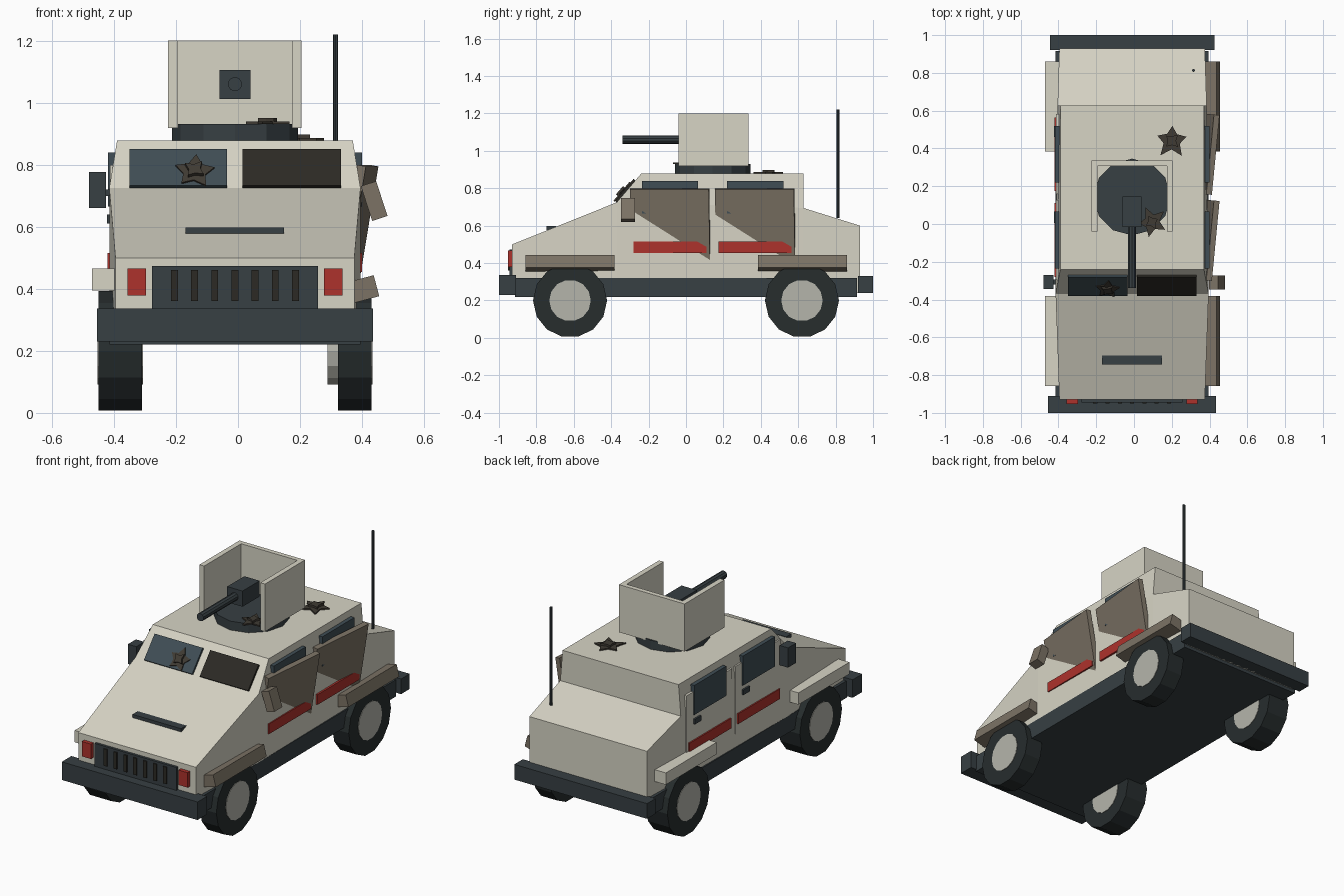
import bpy, bmesh, math, random
from mathutils import Matrix, Vector, Euler

if "Cube" in bpy.data.objects:
    bpy.data.objects.remove(bpy.data.objects["Cube"])

random.seed(4)
CX = -0.01  # vehicle centre line


def mat(name, rgb):
    m = bpy.data.materials.new(name)
    m.diffuse_color = (*rgb, 1)
    m.use_nodes = True
    m.node_tree.nodes["Principled BSDF"].inputs["Base Color"].default_value = m.diffuse_color
    return m


CREAM = mat("cream paint", (0.68, 0.66, 0.56))
DARK = mat("dark trim", (0.038, 0.05, 0.056))
TYRE = mat("tyre rubber", (0.02, 0.026, 0.027))
HUB = mat("hub metal", (0.46, 0.46, 0.41))
GLASS = mat("glass", (0.05, 0.075, 0.09))
BLACK = mat("broken glass", (0.025, 0.023, 0.018))
BROWN = mat("scorched paint", (0.20, 0.17, 0.13))
RED = mat("red", (0.42, 0.032, 0.025))
CHAR = mat("char", (0.05, 0.043, 0.033))


def finish(bm, name, m):
    bmesh.ops.recalc_face_normals(bm, faces=bm.faces)
    me = bpy.data.meshes.new(name)
    bm.to_mesh(me)
    bm.free()
    me.materials.append(m)
    ob = bpy.data.objects.new(name, me)
    bpy.context.collection.objects.link(ob)
    return ob


def box(name, x, y, z, m, rot=(0, 0, 0)):
    """Box from (min, max) ranges, turned about its centre by degrees."""
    bm = bmesh.new()
    bmesh.ops.create_cube(bm, size=1)
    c = [(a + b) / 2 for a, b in (x, y, z)]
    s = [b - a for a, b in (x, y, z)]
    e = Euler([math.radians(r) for r in rot])
    bm.transform(Matrix.Translation(c) @ e.to_matrix().to_4x4() @ Matrix.Diagonal((*s, 1)))
    return finish(bm, name, m)


def cyl(name, c, r, length, axis, sides, m):
    bm = bmesh.new()
    bmesh.ops.create_cone(bm, cap_ends=True, segments=sides, radius1=r, radius2=r, depth=length)
    q = Vector((0, 0, 1)).rotation_difference(Vector(axis))
    bm.transform(Matrix.Translation(c) @ q.to_matrix().to_4x4())
    return finish(bm, name, m)


# Hull: side outline as (y, z, half width)
prof = [(-0.93, 0.24, 0.385), (-0.93, 0.50, 0.385), (-0.37, 0.725, 0.405), (-0.24, 0.878, 0.38),
        (0.627, 0.878, 0.38), (0.627, 0.695, 0.395), (0.93, 0.60, 0.385), (0.93, 0.24, 0.385),
        (0.627, 0.24, 0.395), (-0.37, 0.24, 0.405)]
bm = bmesh.new()
L = [bm.verts.new((CX - w, y, z)) for y, z, w in prof]
R = [bm.verts.new((CX + w, y, z)) for y, z, w in prof]
for i in range(len(prof)):
    j = (i + 1) % len(prof)
    bm.faces.new((L[i], L[j], R[j], R[i]))
for side in (L, R):
    for f in ((0, 1, 2, 9), (9, 2, 5, 8), (8, 5, 6, 7), (2, 3, 4, 5)):
        bm.faces.new([side[k] for k in f])
finish(bm, "hull", CREAM)

# Chassis and bumpers
box("chassis", (-0.415, 0.395), (-0.915, 0.915), (0.22, 0.32), DARK)
box("front_bumper", (-0.455, 0.435), (-1.0, -0.91), (0.23, 0.337), DARK)
box("rear_bumper", (-0.445, 0.425), (0.92, 1.0), (0.24, 0.33), DARK)

# Grille with slats, front lights, hood vent
box("grille", (-0.278, 0.258), (-0.945, -0.92), (0.335, 0.473), DARK)
for i in range(7):
    x = CX + (i - 3) * 0.065
    box("grille_slat", (x - 0.011, x + 0.011), (-0.951, -0.94), (0.36, 0.46), BLACK)
for s in (-1, 1):
    x = CX + s * 0.317
    box("front_light", (x - 0.03, x + 0.03), (-0.953, -0.92), (0.378, 0.466), RED)
box("hood_vent", (-0.17, 0.148), (-0.745, -0.695), (0.578, 0.597), DARK)

# Windscreen panes lie on the sloped front of the cabin
tilt = -math.degrees(math.atan2(0.13, 0.153))
for name, x, m in (("windscreen_left", (-0.35, -0.035), GLASS), ("windscreen_right", (0.015, 0.332), BLACK)):
    box(name, x, (-0.333, -0.313), (0.708, 0.862), m, (tilt, 0, 0))

# Wheels
for y in (-0.62, 0.62):
    for tag, t0, t1, h0, h1 in (("left", -0.45, -0.31, -0.453, -0.307), ("right", 0.322, 0.43, 0.288, 0.433)):
        cyl(tag + "_tyre", ((t0 + t1) / 2, y, 0.2), 0.198, t1 - t0, (1, 0, 0), 14, TYRE)
        cyl(tag + "_hub", ((h0 + h1) / 2, y, 0.2), 0.111, h1 - h0, (1, 0, 0), 14, HUB)

# Fenders: straight on the left, bent and scorched on the right
for y in (-0.62, 0.622):
    box("left_fender", (-0.47, -0.37), (y - 0.238, y + 0.238), (0.395, 0.465), CREAM)
    box("right_fender", (0.355, 0.448), (y - 0.238, y + 0.238), (0.363, 0.433), BROWN, (0, -15, 0))

# Doors, side windows, handles and stripes
for y in (-0.085, 0.37):
    box("left_door", (-0.412, -0.38), (y - 0.212, y + 0.212), (0.40, 0.80), CREAM)
    box("right_door", (0.37, 0.40), (y - 0.212, y + 0.212), (0.40, 0.80), BROWN, (0, 9.5, -5.5))
    for s in (-1, 1):
        def xr(a, b):
            return tuple(sorted((CX + s * a, CX + s * b)))
        box("side_window", xr(0.37, 0.409), (y - 0.15, y + 0.15), (0.665, 0.84), GLASS)
        box("door_handle", xr(0.39, 0.413), (y + 0.09, y + 0.15), (0.61, 0.64), DARK)
        box("door_stripe", xr(0.39, 0.41), (y - 0.195, y + 0.195), (0.455, 0.515), RED)

# Mirrors
box("left_mirror", (-0.48, -0.425), (-0.345, -0.27), (0.66, 0.777), DARK)
box("left_mirror_arm", (-0.43, -0.39), (-0.32, -0.295), (0.70, 0.72), DARK)
box("right_mirror", (0.413, 0.465), (-0.347, -0.273), (0.624, 0.742), BROWN, (0, -18, 0))

# Turret ring, three-sided shield and gun
cyl("turret_ring", (CX, 0.143, 0.903), 0.203, 0.056, (0, 0, 1), 12, DARK)
box("shield_back", (-0.225, 0.205), (0.307, 0.335), (0.918, 1.2), CREAM)
box("shield_left", (-0.225, -0.194), (-0.04, 0.31), (0.918, 1.2), CREAM)
box("shield_right", (0.174, 0.205), (-0.04, 0.31), (0.918, 1.2), CREAM)
box("gun_body", (-0.06, 0.04), (-0.015, 0.145), (1.012, 1.105), DARK)
cyl("gun_barrel", (CX, -0.165, 1.06), 0.023, 0.35, (0, 1, 0), 10, DARK)

# Antenna
cyl("antenna", (0.315, 0.813, 0.93), 0.008, 0.58, (0, 0, 1), 8, DARK)


# Blast marks: a jagged flat star with a small raised splinter in the middle
def blast(c, r, lean=0):
    M = Matrix.Translation(c) @ Matrix.Rotation(math.radians(lean), 4, 'X')
    for name, rad, h, n in (("blast_mark", r, 0.008, 5), ("blast_splinter", r * 0.5, 0.02, 4)):
        bm = bmesh.new()
        turn = random.uniform(0, 1)
        ring = []
        for i in range(n * 2):
            a = turn + math.pi * i / n
            k = rad * (random.uniform(0.85, 1.1) if i % 2 == 0 else 0.5)
            ring.append(bm.verts.new((k * math.cos(a), k * math.sin(a), 0)))
        f = bm.faces.new(ring)
        up = bmesh.ops.extrude_face_region(bm, geom=[f])["geom"]
        bmesh.ops.translate(bm, vec=(0, 0, h), verts=[v for v in up if isinstance(v, bmesh.types.BMVert)])
        bm.transform(M)
        finish(bm, name, CHAR)


blast((-0.14, -0.342, 0.775), 0.075, 90 + tilt)
blast((0.2, 0.44, 0.878), 0.09)
blast((0.095, 0.01, 0.931), 0.08)
